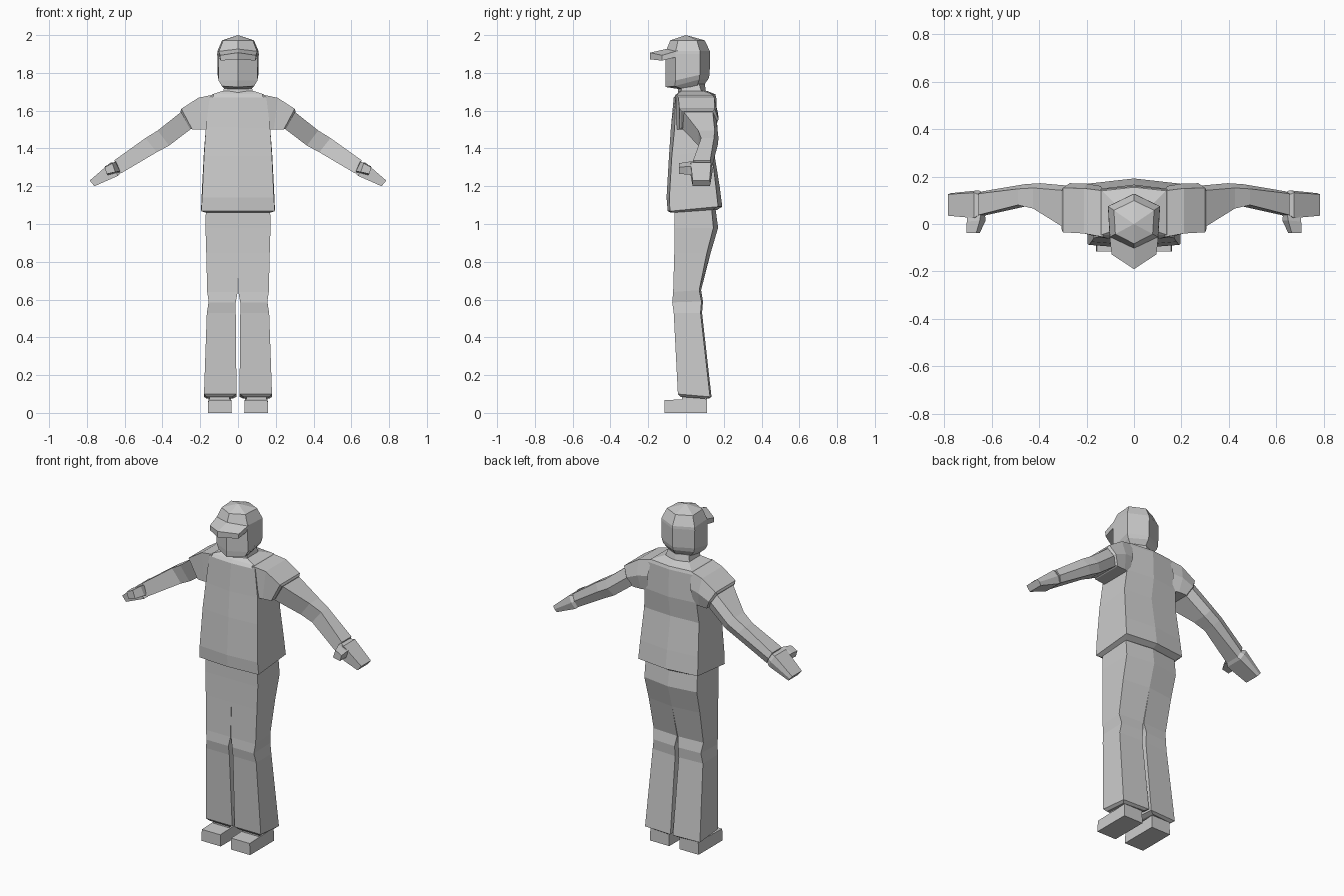
import bpy
import bmesh


def loft(name, rings, cap_start=True, cap_end=True):
    """Skin right-half rings, drop faces on the centre plane, mirror over x."""
    bm = bmesh.new()
    vs = [[bm.verts.new(p) for p in r] for r in rings]
    n = len(rings[0])
    for a, b in zip(vs, vs[1:]):
        for i in range(n):
            j = (i + 1) % n
            bm.faces.new((a[i], a[j], b[j], b[i]))
    if cap_start:
        bm.faces.new(vs[0][::-1])
    if cap_end:
        bm.faces.new(vs[-1])
    bmesh.ops.recalc_face_normals(bm, faces=bm.faces)
    inner = [f for f in bm.faces if all(abs(v.co.x) < 1e-5 for v in f.verts)]
    bmesh.ops.delete(bm, geom=inner, context='FACES')
    bmesh.ops.remove_doubles(bm, verts=bm.verts, dist=1e-5)
    me = bpy.data.meshes.new(name)
    bm.to_mesh(me)
    bm.free()
    ob = bpy.data.objects.new(name, me)
    bpy.context.collection.objects.link(ob)
    ob.modifiers.new("Mirror", 'MIRROR').use_clip = True
    return ob


def body_ring(w, zf, zb, fc, fs, bs, bc):
    """Half ring: front centre, front side, back side, back centre."""
    return [(0, fc, zf), (w, fs, zf), (w, bs, zb), (0, bc, zb)]


def limb_ring(xt, zt, xb, zb, yf, yb, bulge=0.02):
    """Tilted arm section with a ridge along the back."""
    return [(xt, yf, zt), (xt, yb - bulge, zt), ((xt + xb) / 2, yb, (zt + zb) / 2),
            (xb, yb - bulge, zb), (xb, yf, zb)]


def head_ring(s, z):
    return [(0, -.108 * s, z), (.102 * s, -.055 * s, z),
            (.11 * s, .075 * s, z), (0, .128 * s, z)]


def box_ring(x0, x1, y0, y1, z0, z1=None, skew=0.0):
    z1 = z0 if z1 is None else z1
    return [(x0, y0, z0), (x1, y0, z0), (x1, y1 - skew, z1), (x0, y1, z1)]


# Head, cap crown and visor
loft("head", [
    [(0, -.04, 1.715), (.07, -.02, 1.715), (.075, .06, 1.735), (0, .095, 1.735)],
    [(0, -.108, 1.725), (.085, -.06, 1.73), (.1, .07, 1.765), (0, .12, 1.77)],
    [(0, -.108, 1.76), (.103, -.055, 1.76), (.108, .073, 1.79), (0, .125, 1.79)],
    head_ring(1, 1.9)])
loft("cap", [head_ring(1, 1.9), head_ring(.99, 1.915), head_ring(.77, 1.972),
             [(0, 0, 2.0)] * 4], cap_start=False, cap_end=False)
loft("cap_visor", [
    [(0, -.09, 1.885), (.1, -.045, 1.885), (.093, -.128, 1.865), (0, -.19, 1.872)],
    [(0, -.09, 1.93), (.103, -.045, 1.917), (.095, -.128, 1.893), (0, -.19, 1.907)]])
loft("neck", [body_ring(.085, 1.67, 1.67, -.045, -.03, .09, .11),
              body_ring(.07, 1.74, 1.74, -.04, -.02, .07, .1)])

# Shirt
loft("shirt_body", [
    body_ring(.17, 1.06, 1.075, -.08, -.07, .14, .165),
    body_ring(.195, 1.068, 1.092, -.097, -.085, .17, .192),
    body_ring(.19, 1.14, 1.2, -.103, -.088, .158, .178),
    body_ring(.18, 1.36, 1.39, -.09, -.075, .135, .147),
    body_ring(.17, 1.51, 1.51, -.08, -.06, .145, .166),
    body_ring(.15, 1.67, 1.67, -.065, -.055, .145, .16),
    body_ring(.135, 1.687, 1.687, -.05, -.045, .14, .155),
    body_ring(.08, 1.705, 1.705, -.035, -.025, .085, .11)])
loft("sleeve", [
    limb_ring(.13, 1.685, .15, 1.5, -.055, .16),
    limb_ring(.21, 1.668, .19, 1.5, -.04, .17),
    limb_ring(.3, 1.61, .242, 1.5, -.035, .172),
    limb_ring(.305, 1.597, .258, 1.51, -.022, .16)], cap_start=False)

# Arms, hands and thumbs
loft("arm", [
    limb_ring(.28, 1.61, .24, 1.51, -.025, .16),
    limb_ring(.425, 1.495, .365, 1.415, .065, .172),
    limb_ring(.49, 1.455, .43, 1.38, .08, .168),
    limb_ring(.655, 1.337, .62, 1.268, .038, .138, .01)])
loft("hand", [
    limb_ring(.645, 1.327, .615, 1.275, .045, .13, .01),
    limb_ring(.675, 1.325, .635, 1.255, .025, .142, .01),
    limb_ring(.785, 1.23, .76, 1.2, .035, .13, .005)])
loft("thumb", [
    [(.63, .05, 1.27), (.69, .05, 1.255), (.7, .05, 1.3), (.645, .05, 1.33)],
    [(.625, .015, 1.28), (.69, .01, 1.262), (.705, .01, 1.305), (.65, .015, 1.33)],
    [(.65, -.037, 1.275), (.695, -.037, 1.265), (.706, -.037, 1.3), (.665, -.037, 1.322)]])

# Trousers: one leg from cuff to waist, mirrored at the centre
loft("trouser_leg", [
    box_ring(.03, .165, -.03, .12, .085, .075, .01),
    box_ring(.008, .18, -.043, .135, .1, .085, .008),
    box_ring(.012, .165, -.065, .085, .53, .53, .008),
    box_ring(.012, .155, -.073, .09, .585, .59, .008),
    box_ring(.002, .163, -.068, .08, .64, .65, .01),
    box_ring(0, .168, -.062, .13, .845, .845, .02),
    box_ring(0, .172, -.06, .17, .98, .98, .025),
    box_ring(0, .17, -.06, .155, 1.09, 1.09, .02)])

# Shoes
loft("shoe", [
    box_ring(.033, .16, -.115, .11, 0),
    box_ring(.036, .157, -.115, .11, .068, .075)])
loft("ankle", [box_ring(.045, .15, -.02, .1, .06),
               box_ring(.045, .15, -.02, .1, .1)])
